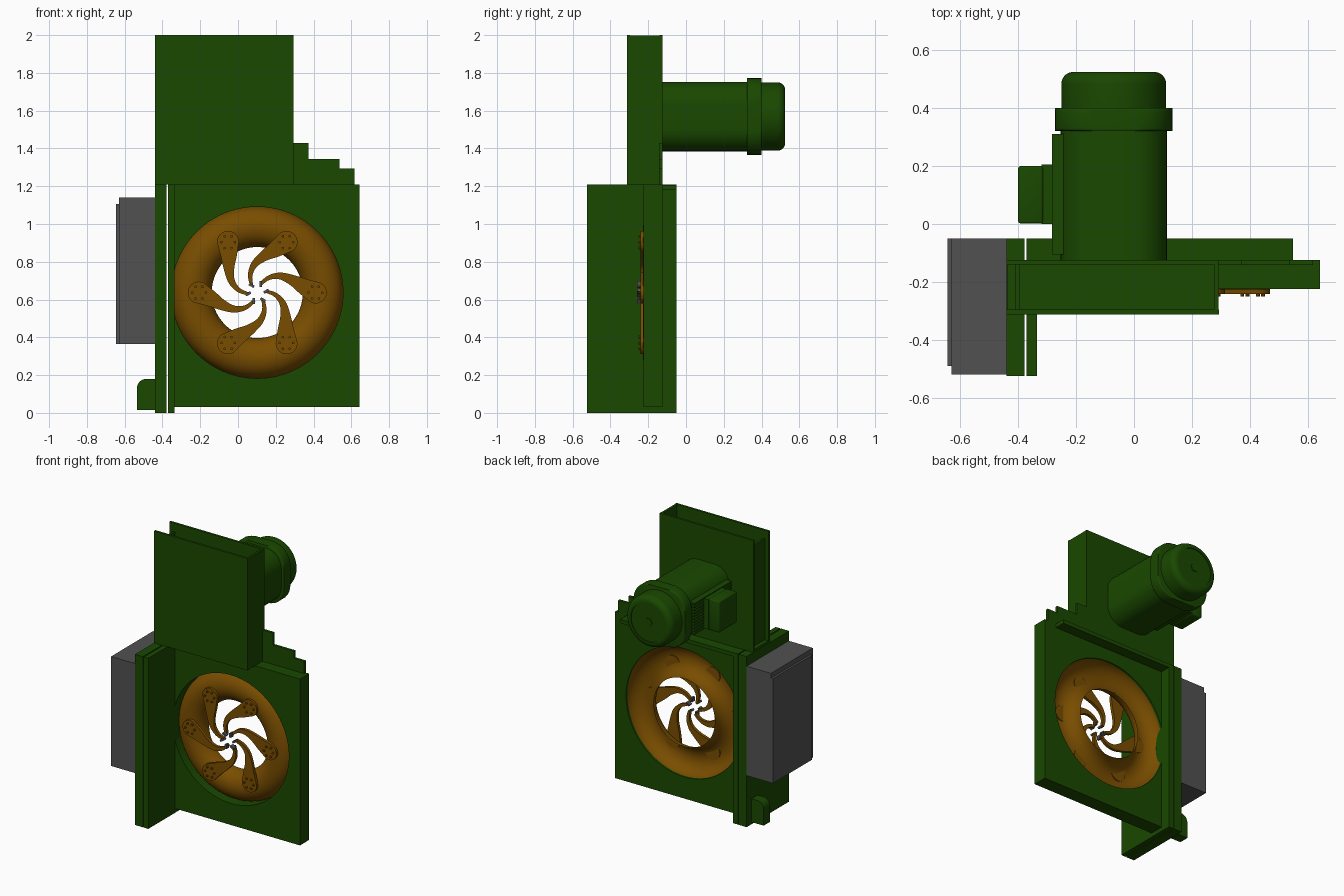
import bpy, bmesh, math
from mathutils import Vector, Matrix

if "Cube" in bpy.data.objects:
    bpy.data.objects.remove(bpy.data.objects["Cube"])


def material(name, rgb):
    m = bpy.data.materials.new(name)
    m.use_nodes = True
    m.diffuse_color = (*rgb, 1)
    m.node_tree.nodes["Principled BSDF"].inputs["Base Color"].default_value = (*rgb, 1)
    return m


GREEN = material("machine green", (0.01, 0.065, 0.0))
BRONZE = material("bronze", (0.19, 0.074, 0.0))
GREY = material("cabinet grey", (0.083, 0.083, 0.083))


def finish(name, bm, mat, smooth=False):
    bmesh.ops.recalc_face_normals(bm, faces=bm.faces)
    me = bpy.data.meshes.new(name)
    bm.to_mesh(me)
    bm.free()
    me.materials.append(mat)
    ob = bpy.data.objects.new(name, me)
    bpy.context.collection.objects.link(ob)
    if smooth:
        bpy.ops.object.select_all(action='DESELECT')
        ob.select_set(True)
        bpy.context.view_layer.objects.active = ob
        bpy.ops.object.shade_smooth_by_angle(angle=math.radians(35))
    return ob


def add_box(bm, x, y, z):
    size = [b - a for a, b in (x, y, z)]
    mid = [(a + b) / 2 for a, b in (x, y, z)]
    bmesh.ops.create_cube(bm, size=1, matrix=Matrix.Translation(mid) @ Matrix.Diagonal((*size, 1)))


def box(name, x, y, z, mat=GREEN, bevel=0):
    bm = bmesh.new()
    add_box(bm, x, y, z)
    if bevel:
        bmesh.ops.bevel(bm, geom=bm.edges[:], offset=bevel, segments=3, affect='EDGES', profile=0.5)
    return finish(name, bm, mat, bevel > 0)


def extrude(bm, outline, y0, y1):
    # prism from an x-z outline running between two y values
    front = [bm.verts.new((x, y0, z)) for x, z in outline]
    back = [bm.verts.new((x, y1, z)) for x, z in outline]
    bm.faces.new(front)
    bm.faces.new(back[::-1])
    n = len(front)
    for i in range(n):
        j = (i + 1) % n
        bm.faces.new((front[i], back[i], back[j], front[j]))


def lathe(name, profile, cx, cz, mat, steps=72):
    # turn a (radius, y) profile around an axis along y
    bm = bmesh.new()
    verts = [bm.verts.new((cx + r, y, cz)) for r, y in profile]
    edges = [bm.edges.new(pair) for pair in zip(verts, verts[1:])]
    bmesh.ops.spin(bm, geom=verts + edges, cent=(cx, 0, cz), axis=(0, 1, 0),
                   angle=2 * math.pi, steps=steps)
    bmesh.ops.remove_doubles(bm, verts=bm.verts, dist=0.0002)
    return finish(name, bm, mat, True)


def rounded_square(cx, cz, half, radius, steps=8):
    pts = []
    for q in range(4):
        sx, sz = (1, -1, -1, 1)[q], (1, 1, -1, -1)[q]
        for i in range(steps + 1):
            a = (q + i / steps) * math.pi / 2
            pts.append((cx + sx * (half - radius) + radius * math.cos(a),
                        cz + sz * (half - radius) + radius * math.sin(a)))
    return pts


# Main plate with the round opening
RX, RZ = 0.102, 0.637
plate = box("main_plate", (-0.345, 0.643), (-0.225, -0.124), (0.03, 1.208))
bm = bmesh.new()
bmesh.ops.create_cone(bm, cap_ends=True, segments=96, radius1=0.454, radius2=0.454, depth=1,
                      matrix=Matrix.Translation((RX, -0.17, RZ)) @ Matrix.Rotation(math.pi / 2, 4, 'X'))
cutter = finish("opening_cutter", bm, GREEN)
cutter.hide_render = True
cutter.hide_viewport = True
cut = plate.modifiers.new("opening", 'BOOLEAN')
cut.object = cutter
cut.solver = 'EXACT'

# Bar along the back, side plates and stepped bracket
box("rear_top_bar", (-0.34, 0.55), (-0.125, -0.05), (1.18, 1.207))
box("outer_side_plate", (-0.44, -0.378), (-0.525, -0.05), (0, 1.208))
box("inner_side_plate", (-0.371, -0.335), (-0.525, -0.05), (0, 1.208))
bm = bmesh.new()
extrude(bm, [(0.28, 1.2), (0.618, 1.2), (0.618, 1.295), (0.538, 1.295),
             (0.538, 1.345), (0.372, 1.345), (0.372, 1.43), (0.28, 1.43)], -0.142, -0.124)
finish("stepped_bracket", bm, GREEN)

# Open-topped duct above the plate, its side wall set back
bm = bmesh.new()
add_box(bm, (-0.44, 0.293), (-0.312, -0.296), (1.208, 2))
add_box(bm, (-0.44, 0.293), (-0.14, -0.124), (1.208, 2))
add_box(bm, (0.277, 0.292), (-0.3, -0.136), (1.209, 1.999))
add_box(bm, (-0.41, -0.395), (-0.3, -0.136), (1.209, 1.94))
add_box(bm, (-0.439, 0.28), (-0.3, -0.136), (1.209, 1.225))
finish("duct", bm, GREEN)

# Ring: a half-round shell, hollow behind
arc = [k * math.pi / 24 for k in range(25)]
lathe("ring", [(0.348 + 0.107 * math.cos(a), -0.125 - 0.102 * math.sin(a)) for a in arc],
      RX, RZ, BRONZE, 96)

# Curved arms: centre line points with half widths, smoothed by interpolation
SPINE = [Vector(p) for p in ((0.31, 0, 0.058), (0.25, 0.03, 0.044), (0.185, 0.066, 0.028),
                             (0.12, 0.088, 0.018), (0.06, 0.078, 0.012), (0.015, 0.042, 0.008))]


def spine_point(t):
    i = min(int(t), len(SPINE) - 2)
    f = t - i
    p0, p1, p2, p3 = (SPINE[max(0, min(k, len(SPINE) - 1))] for k in range(i - 1, i + 3))
    return 0.5 * (2 * p1 + (p2 - p0) * f + (2 * p0 - 5 * p1 + 4 * p2 - p3) * f * f
                  + (3 * p1 - p0 - 3 * p2 + p3) * f ** 3)


def arm_outline():
    left, right = [], []
    n = 24
    for i in range(n + 1):
        t = i / n * (len(SPINE) - 1)
        p = spine_point(t)
        d = (spine_point(min(t + 0.05, 5)) - spine_point(max(t - 0.05, 0))).to_2d().normalized()
        side = Vector((-d.y, d.x)) * p.z
        left.append(p.to_2d() + side)
        right.append(p.to_2d() - side)
    # round end of the pad, from the right side to the left side
    c = SPINE[0].to_2d()
    start = right[0] - c
    cap = [c + Matrix.Rotation(-math.pi * k / 12, 2) @ start for k in range(1, 12)]
    return left + right[::-1] + cap


outline = arm_outline()
for n in range(6):
    turn = Matrix.Rotation(n * math.pi / 3, 2)
    place = lambda p: Vector((RX, RZ)) + turn @ Vector(p)
    bm = bmesh.new()
    extrude(bm, [place(p) for p in outline], -0.241, -0.22)
    for k in range(6):
        a = k * math.pi / 3
        s = place((0.308 + 0.036 * math.cos(a), 0.036 * math.sin(a)))
        bmesh.ops.create_cone(bm, cap_ends=True, segments=10, radius1=0.007, radius2=0.007, depth=0.02,
                              matrix=Matrix.Translation((s.x, -0.241, s.y)) @ Matrix.Rotation(math.pi / 2, 4, 'X'))
    finish(f"arm_{n + 1}", bm, BRONZE, True)
    bm = bmesh.new()
    s = place((0.018, 0.045))
    bmesh.ops.create_cube(bm, size=1, matrix=Matrix.Translation((s.x, -0.245, s.y))
                          @ Matrix.Rotation(-n * math.pi / 3, 4, 'Y') @ Matrix.Diagonal((0.014, 0.03, 0.03, 1)))
    finish(f"arm_tip_{n + 1}", bm, GREY)

# Motor body and collar
MX, MZ = -0.07, 1.569
for name, half, radius, y0, y1, bevel in (("motor_body", 0.184, 0.12, -0.13, 0.33, 0),
                                          ("motor_collar", 0.203, 0.13, 0.322, 0.4, 0.008)):
    bm = bmesh.new()
    extrude(bm, rounded_square(MX, MZ, half, radius), y0, y1)
    if bevel:
        rim = [e for e in bm.edges if abs(e.verts[0].co.y - e.verts[1].co.y) < 1e-4]
        bmesh.ops.bevel(bm, geom=rim, offset=bevel, segments=3, affect='EDGES', profile=0.5)
    finish(name, bm, GREEN, True)

# Rounded end cap with a shallow recess and a hub
fillet = [(0.14 + 0.041 * math.cos(a), 0.484 + 0.041 * math.sin(a))
          for a in (k * math.pi / 16 for k in range(9))]
lathe("motor_cap", [(0.181, 0.39)] + fillet + [(0.135, 0.525), (0.135, 0.519), (0, 0.519)],
      MX, MZ, GREEN)
lathe("motor_hub", [(0.03, 0.51), (0.03, 0.524), (0, 0.524)], MX, MZ, GREEN, 6)

# Cooling fins behind the terminal box
bm = bmesh.new()
for k in range(-5, 6):
    z = MZ + k * 0.021
    add_box(bm, (-0.284, -0.24), (-0.105, 0.31), (z - 0.006, z + 0.006))
finish("motor_fins", bm, GREEN)

# Terminal box
box("terminal_neck", (-0.32, -0.25), (0, 0.205), (MZ - 0.105, MZ + 0.105))
box("terminal_box", (-0.4, -0.314), (0.002, 0.2), (MZ - 0.11, MZ + 0.11), GREEN, 0.008)

# Grey cabinet with its door
box("cabinet", (-0.63, -0.44), (-0.52, -0.05), (0.365, 1.14), GREY)
box("cabinet_door", (-0.645, -0.63), (-0.49, -0.05), (0.365, 1.105), GREY)

# Foot with a rounded outer corner
bm = bmesh.new()
corner = [(-0.485 - 0.05 * math.sin(a), 0.13 + 0.05 * math.cos(a))
          for a in (k * math.pi / 16 for k in range(9))]
extrude(bm, [(-0.43, 0.18)] + corner + [(-0.535, 0.015), (-0.43, 0.015)], -0.175, -0.105)
finish("foot", bm, GREEN, True)
